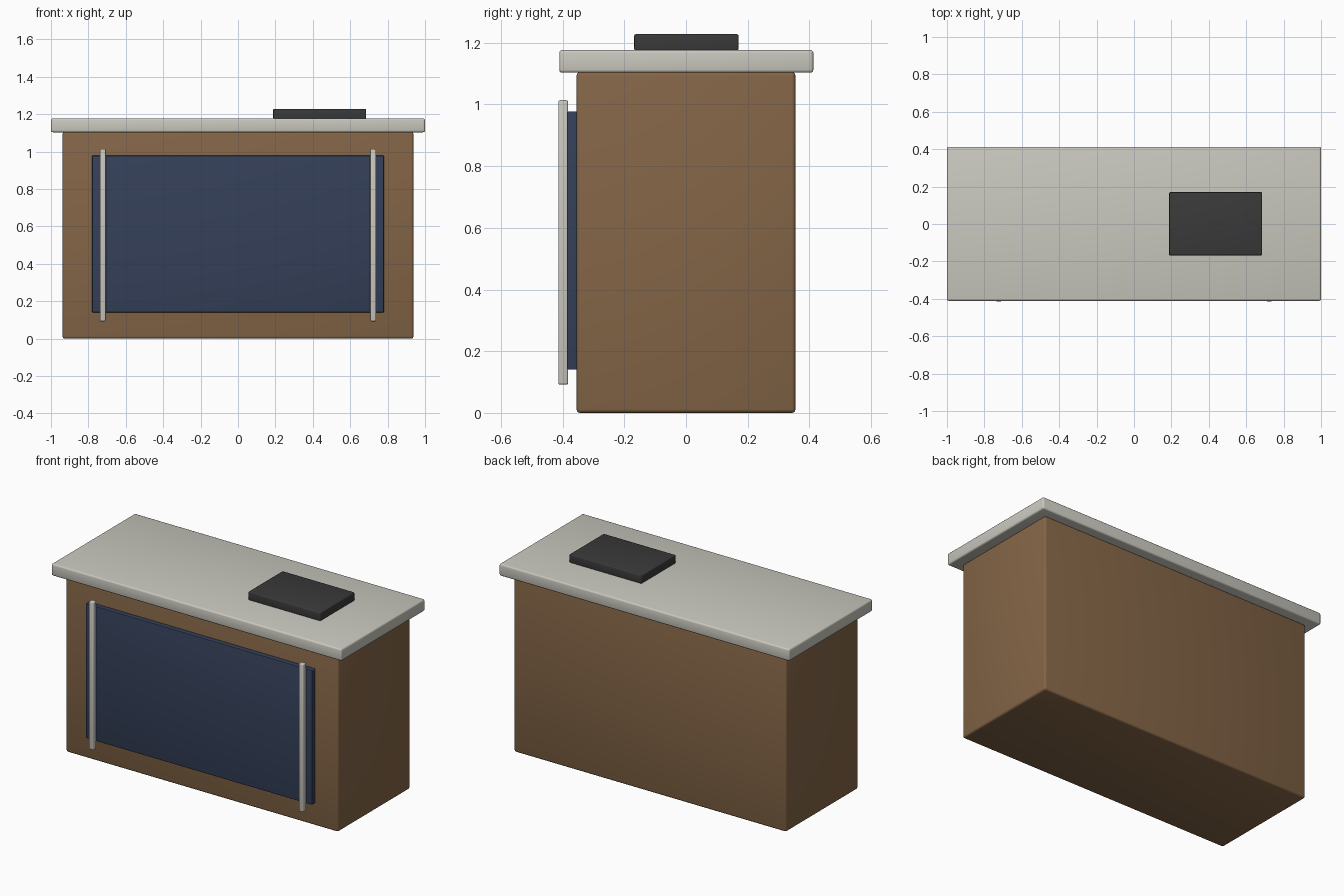
import bpy

cube = bpy.data.objects.get("Cube")
if cube:
    bpy.data.objects.remove(cube, do_unlink=True)


def material(name, rgb):
    mat = bpy.data.materials.new(name)
    mat.use_nodes = True
    colour = (*rgb, 1.0)
    mat.diffuse_color = colour
    for node in mat.node_tree.nodes:
        if node.type == 'BSDF_PRINCIPLED':
            node.inputs["Base Color"].default_value = colour
    return mat


def box(name, low, high, bevel, mat):
    """Rounded box between two opposite corners."""
    bpy.ops.mesh.primitive_cube_add(
        size=1, location=[(a + b) / 2 for a, b in zip(low, high)])
    obj = bpy.context.object
    obj.name = name
    obj.scale = [b - a for a, b in zip(low, high)]
    bpy.ops.object.transform_apply(location=False, rotation=False, scale=True)
    mod = obj.modifiers.new("rounded_edges", 'BEVEL')
    mod.width = bevel
    mod.segments = 3
    bpy.ops.object.modifier_apply(modifier=mod.name)
    obj.data.materials.append(mat)
    bpy.ops.object.shade_smooth_by_angle()
    return obj


wood = material("brown wood", (0.23, 0.13, 0.062))
stone = material("pale stone", (0.59, 0.58, 0.52))
navy = material("navy blue", (0.035, 0.051, 0.1))
charcoal = material("charcoal", (0.042, 0.042, 0.042))

# Counter body and overhanging top
box("counter_body", (-0.938, -0.355, 0), (0.938, 0.355, 1.105), 0.012, wood)
box("countertop", (-1, -0.411, 1.103), (1, 0.413, 1.177), 0.01, stone)

# Raised front panel with a vertical bar near each end
box("front_panel", (-0.78, -0.386, 0.14), (0.78, -0.352, 0.978), 0.004, navy)
for side, x in (("left", 0.723), ("right", -0.723)):
    box(side + "_bar", (x - 0.016, -0.414, 0.092),
        (x + 0.016, -0.382, 1.014), 0.006, stone)

# Flat pad resting on the top
box("counter_pad", (0.188, -0.168, 1.175), (0.685, 0.17, 1.228), 0.005, charcoal)
